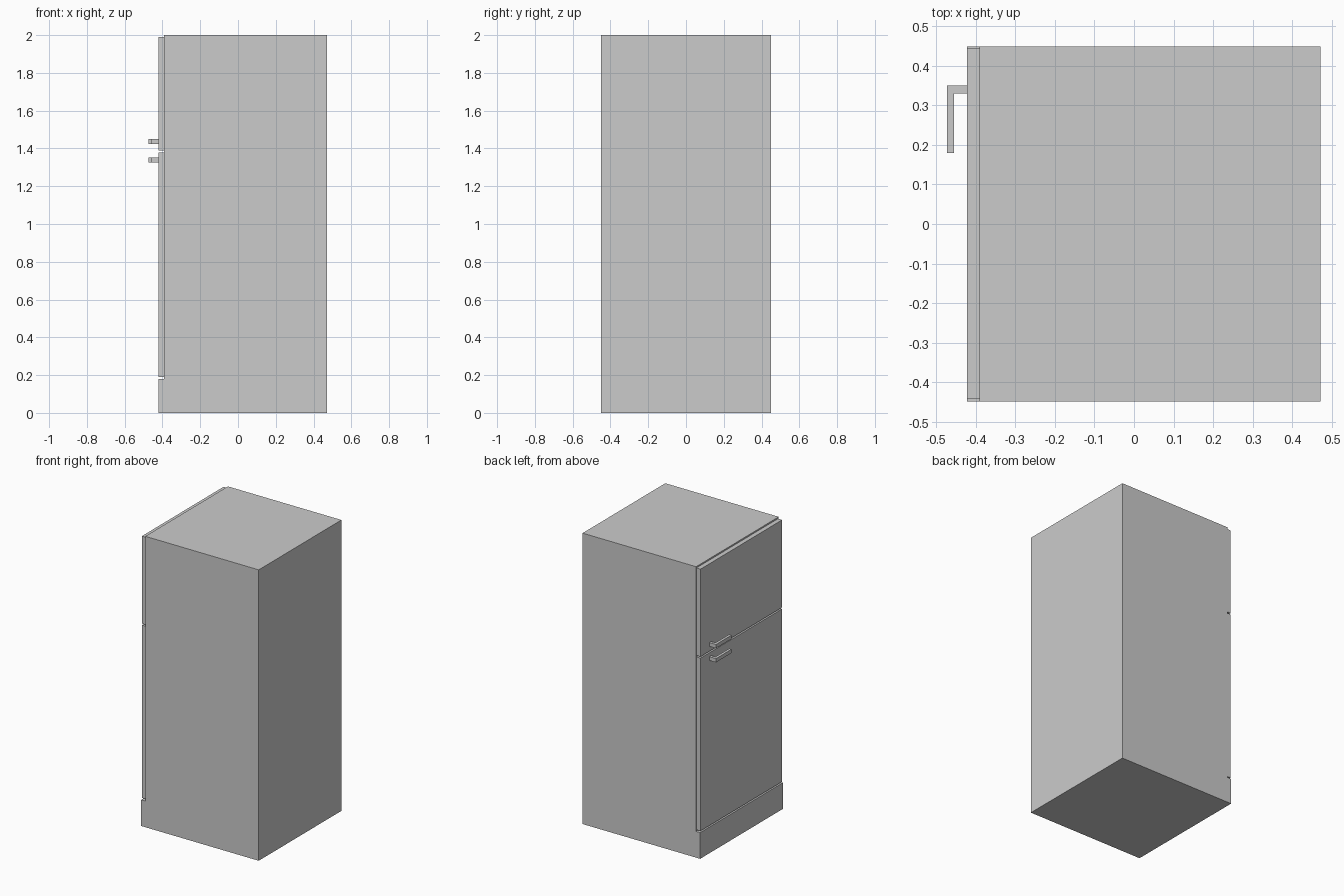
import bpy
import bmesh
from mathutils import Vector

if "Cube" in bpy.data.objects:
    bpy.data.objects.remove(bpy.data.objects["Cube"])


def prism(name, profile, offset):
    """Solid made by extruding a closed 3D outline along an offset vector."""
    bm = bmesh.new()
    face = bm.faces.new([bm.verts.new(p) for p in profile])
    ext = bmesh.ops.extrude_face_region(bm, geom=[face])
    verts = [g for g in ext["geom"] if isinstance(g, bmesh.types.BMVert)]
    bmesh.ops.translate(bm, verts=verts, vec=Vector(offset))
    bmesh.ops.recalc_face_normals(bm, faces=bm.faces)
    mesh = bpy.data.meshes.new(name)
    bm.to_mesh(mesh)
    bm.free()
    obj = bpy.data.objects.new(name, mesh)
    bpy.context.collection.objects.link(obj)
    return obj


FRONT, SEAM, BACK = -0.422, -0.391, 0.472
HALF_DEPTH = 0.449

# Cabinet with the plinth projecting below the doors
side = [(FRONT, 0), (BACK, 0), (BACK, 2), (SEAM, 2), (SEAM, 0.18), (FRONT, 0.18)]
prism("cabinet", [(x, -HALF_DEPTH, z) for x, z in side], (0, 2 * HALF_DEPTH, 0))

# Doors, slightly narrower than the cabinet, with seams between them
door = [(FRONT, -0.441), (SEAM, -0.441), (SEAM, 0.445), (FRONT, 0.445)]
for name, z0, z1 in (("fridge_door", 0.19, 1.378), ("freezer_door", 1.388, 1.99)):
    prism(name, [(x, y, z0) for x, y in door], (0, 0, z1 - z0))

# L-shaped handles, one on each door
grip = [(FRONT, 0.35), (-0.473, 0.35), (-0.473, 0.18),
        (-0.455, 0.18), (-0.455, 0.33), (FRONT, 0.33)]
for name, z in (("fridge_handle", 1.326), ("freezer_handle", 1.423)):
    prism(name, [(x, y, z) for x, y in grip], (0, 0, 0.026))
